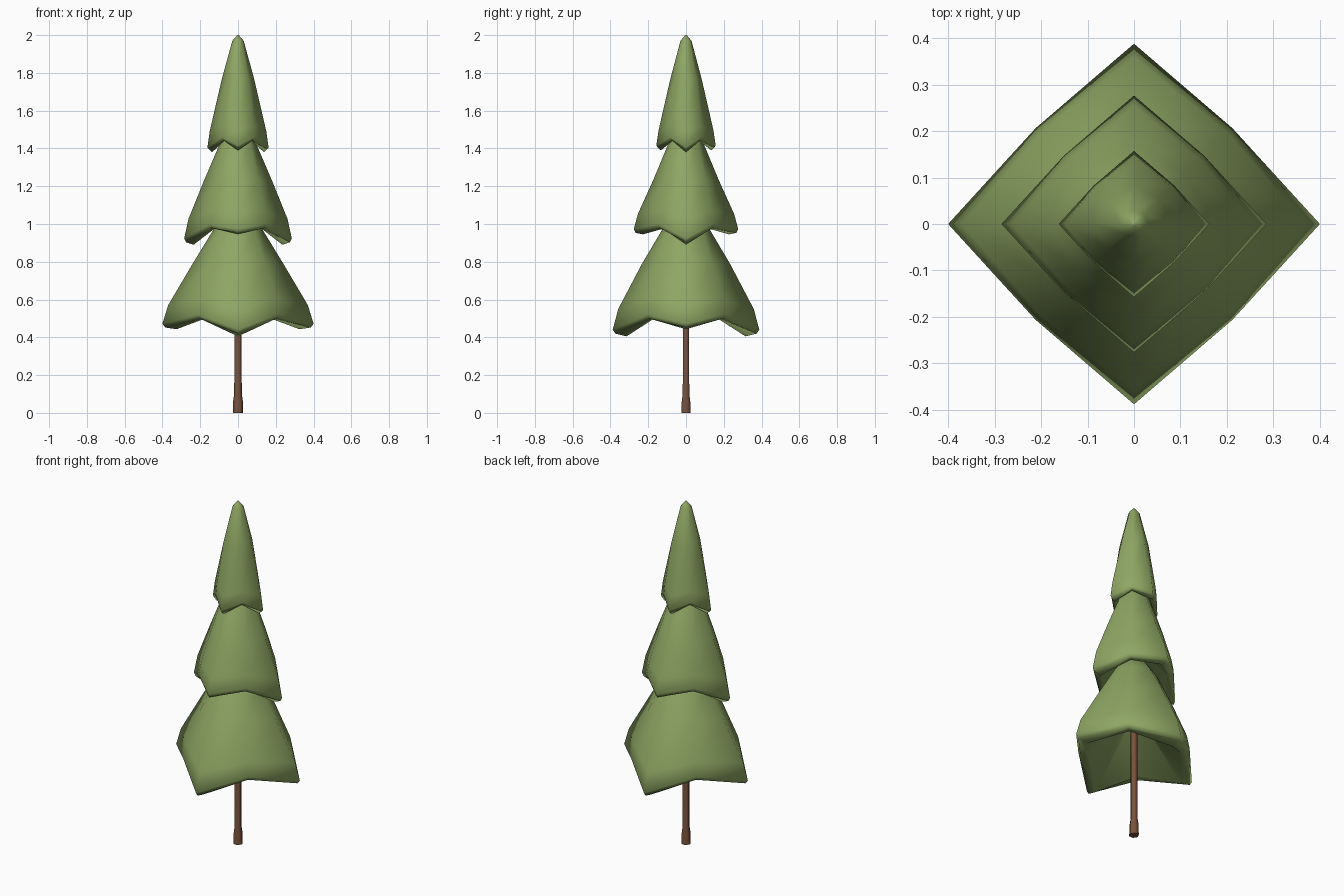
import bpy, bmesh, math

cube = bpy.data.objects.get("Cube")
if cube:
    bpy.data.objects.remove(cube, do_unlink=True)


def material(name, rgb):
    m = bpy.data.materials.new(name)
    m.use_nodes = True
    m.diffuse_color = (*rgb, 1)
    bsdf = m.node_tree.nodes["Principled BSDF"]
    bsdf.inputs["Base Color"].default_value = (*rgb, 1)
    bsdf.inputs["Roughness"].default_value = 0.9
    return m


green = material("needle green", (0.27, 0.38, 0.125))
brown = material("bark brown", (0.19, 0.085, 0.045))


def skin(name, rings, mat, cap_ends=True):
    """Join rings of points into one closed, smooth surface."""
    bm = bmesh.new()
    loops = [[bm.verts.new(p) for p in ring] for ring in rings]
    n = len(loops[0])
    for a, b in zip(loops, loops[1:]):
        for i in range(n):
            j = (i + 1) % n
            bm.faces.new((a[i], a[j], b[j], b[i]))
    if cap_ends:
        bm.faces.new(loops[0])
        bm.faces.new(loops[-1])
    bmesh.ops.recalc_face_normals(bm, faces=bm.faces)
    me = bpy.data.meshes.new(name)
    bm.to_mesh(me)
    bm.free()
    me.materials.append(mat)
    ob = bpy.data.objects.new(name, me)
    bpy.context.collection.objects.link(ob)
    me.polygons.foreach_set("use_smooth", [True] * len(me.polygons))
    return ob


def tier_ring(radius, z, ratio, droop, tips):
    """Eight points: four drooping tips on the axes, four raised diagonals."""
    ring = []
    for i in range(8):
        a = i * math.pi / 4
        tip = i % 2 == 0
        r = radius * (1 if tip else ratio)
        drop = tips[i // 2] * droop if tip else 0
        y_scale = 0.97
        ring.append((r * math.cos(a), r * y_scale * math.sin(a), z - drop))
    return ring


def tier(name, profile, tips):
    """Profile rows: radius, height, diagonal ratio, share of the tip droop."""
    return skin(name, [tier_ring(*row, tips) for row in profile], green)


# Branch tiers, each from the hollow underside out round the rim to the top
tier("lower_branches", [
    (0.03, 0.74, 1.0, 0), (0.325, 0.50, 0.75, 0.95), (0.385, 0.50, 0.75, 0.8),
    (0.40, 0.52, 0.75, 0.8), (0.37, 0.60, 0.77, 0.5),
    (0.24, 0.79, 0.86, 0), (0.13, 0.97, 0.95, 0), (0.03, 1.10, 1.0, 0),
], (0.06, 0.10, 0.06, 0.10))

tier("middle_branches", [
    (0.03, 1.15, 1.0, 0), (0.235, 0.975, 0.75, 1.0), (0.275, 0.98, 0.75, 0.9),
    (0.285, 1.0, 0.75, 0.9), (0.262, 1.07, 0.77, 0.5),
    (0.18, 1.23, 0.86, 0), (0.09, 1.44, 0.95, 0), (0.02, 1.53, 1.0, 0),
], (0.085, 0.03, 0.085, 0.03))

tier("top_branches", [
    (0.02, 1.58, 1.0, 0), (0.137, 1.44, 0.75, 1.0), (0.155, 1.45, 0.75, 0.9),
    (0.162, 1.46, 0.75, 0.9), (0.15, 1.52, 0.77, 0.5),
    (0.085, 1.77, 0.92, 0), (0.03, 1.97, 1.0, 0), (0.004, 2.0, 1.0, 0),
], (0.06, 0.05, 0.06, 0.05))

# Trunk with a flared foot
trunk_profile = [(0.027, 0), (0.026, 0.06), (0.02, 0.1), (0.018, 0.9)]
trunk = skin("trunk", [
    [(r * math.cos(k * math.pi / 3), r * math.sin(k * math.pi / 3), z)
     for k in range(6)] for r, z in trunk_profile], brown)
bpy.context.view_layer.objects.active = trunk
trunk.select_set(True)
bpy.ops.object.shade_smooth_by_angle(angle=math.radians(65))
trunk.select_set(False)
